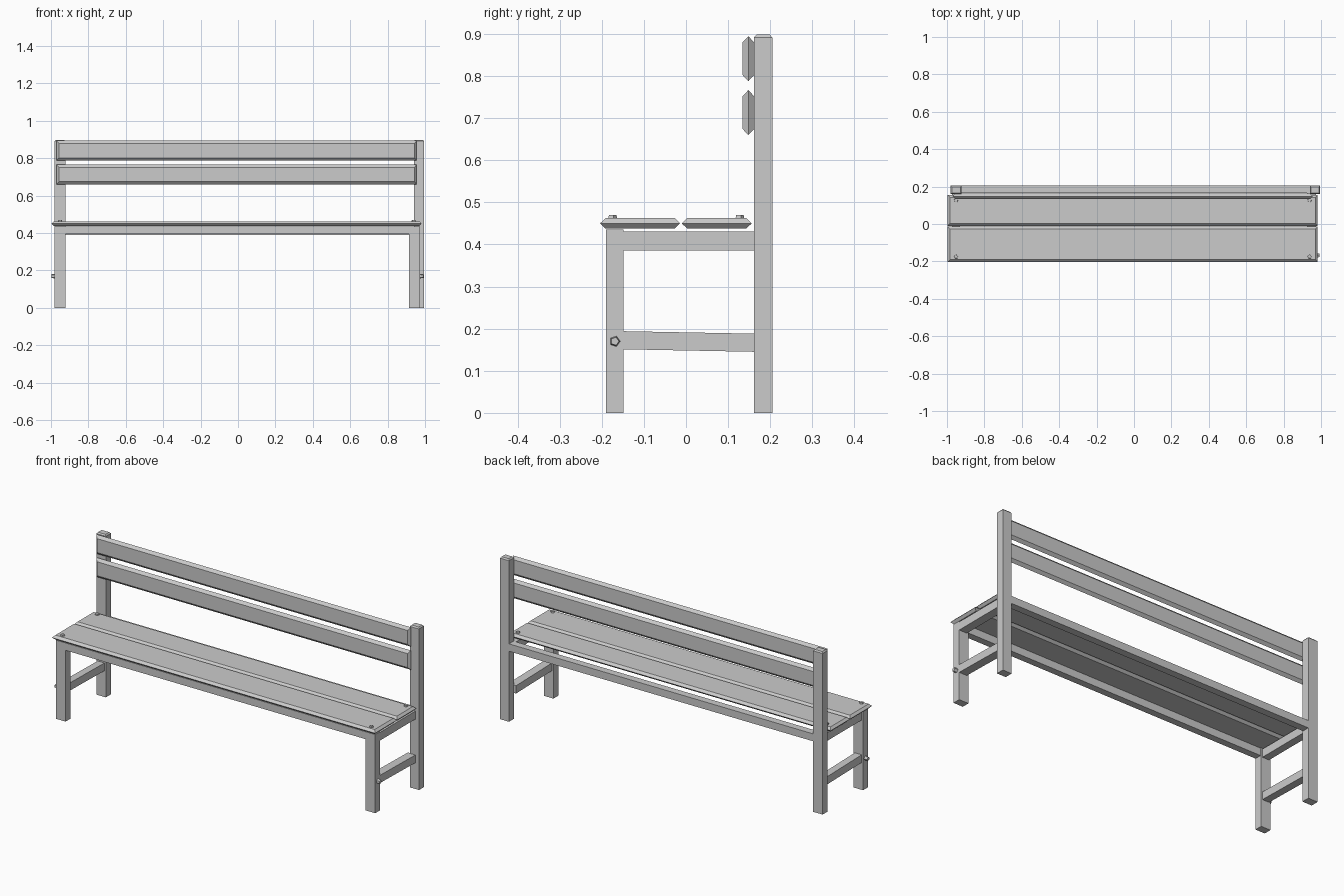
import bpy
import bmesh
from math import pi
from mathutils import Matrix

if "Cube" in bpy.data.objects:
    bpy.data.objects.remove(bpy.data.objects["Cube"])


def finish(name, bm):
    bmesh.ops.recalc_face_normals(bm, faces=bm.faces[:])
    mesh = bpy.data.meshes.new(name)
    bm.to_mesh(mesh)
    bm.free()
    ob = bpy.data.objects.new(name, mesh)
    bpy.context.collection.objects.link(ob)
    return ob


def lofted(name, rings):
    """Stack of rectangles (x0, x1, y0, y1, z) joined into one solid."""
    bm = bmesh.new()
    loops = [[bm.verts.new(p) for p in ((a, c, z), (b, c, z), (b, d, z), (a, d, z))]
             for a, b, c, d, z in rings]
    bm.faces.new(loops[0])
    bm.faces.new(loops[-1])
    for lo, hi in zip(loops, loops[1:]):
        for i in range(4):
            j = (i + 1) % 4
            bm.faces.new((lo[i], lo[j], hi[j], hi[i]))
    return finish(name, bm)


def box(name, x, y, z):
    return lofted(name, [(*x, *y, z[0]), (*x, *y, z[1])])


def plank(name, length, width, thick, inset, location, upright=False):
    """Board whose edges and ends taper to a ridge at mid thickness."""
    a, b, t = length / 2, width / 2, thick / 2
    ix = 0.012
    small = (-a + ix, a - ix, -b + inset, b - inset)
    ob = lofted(name, [(*small, -t), (-a, a, -b, b, 0), (*small, t)])
    if upright:
        ob.data.transform(Matrix.Rotation(pi / 2, 4, 'X'))
    ob.location = location
    return ob


def bolt(name, location, axis=None):
    """Five-sided bolt head."""
    bm = bmesh.new()
    bmesh.ops.create_cone(bm, cap_ends=True, segments=5, radius1=0.014,
                          radius2=0.010, depth=0.024)
    if axis:
        bm.transform(Matrix.Rotation(axis * pi / 2, 4, 'Y'))
    ob = finish(name, bm)
    ob.location = location
    return ob


# Legs, side rails and bolts at each end
ends = {
    "left": (-1, (-0.98, -0.922), (-0.98, -0.922)),
    "right": (1, (0.915, 0.973), (0.94, 0.995)),
}
for side, (s, fx, px) in ends.items():
    box(side + "_front_leg", fx, (-0.19, -0.148), (0, 0.435))
    c = 0.006
    lofted(side + "_back_post", [
        (*px, 0.161, 0.205, 0), (*px, 0.161, 0.205, 0.891),
        (px[0] + c, px[1] - c, 0.161 + c, 0.205 - c, 0.898)])
    rail_x = (fx[0] + 0.008, fx[1] - 0.008) if s < 0 else (0.925, 0.973)
    box(side + "_seat_rail", rail_x, (-0.19, 0.165), (0.386, 0.431))
    stretcher = box(side + "_stretcher", rail_x, (-0.15, 0.165), (0.151, 0.194))
    for v in stretcher.data.vertices:
        if v.co.y > 0:
            v.co.z -= 0.006
    outer = fx[0] if s < 0 else fx[1]
    bolt(side + "_leg_bolt", (outer + s * 0.006, -0.169, 0.17), s)
    for label, y in (("front", -0.175), ("back", 0.127)):
        bolt(side + "_" + label + "_seat_bolt", (s * 0.945 - 0.006, y, 0.458))

# Long rails under the seat
box("front_rail", (-0.925, 0.918), (-0.19, -0.152), (0.394, 0.435))
box("back_rail", (-0.925, 0.942), (0.165, 0.205), (0.39, 0.431))

# Seat boards
plank("front_seat_board", 1.978, 0.19, 0.025, 0.013, (-0.007, -0.109, 0.450))
plank("back_seat_board", 1.978, 0.166, 0.025, 0.013, (-0.007, 0.073, 0.450))

# Backrest boards
for name, z in (("lower_back_board", 0.713), ("upper_back_board", 0.841)):
    plank(name, 1.925, 0.107, 0.028, 0.015, (-0.007, 0.148, z), upright=True)
